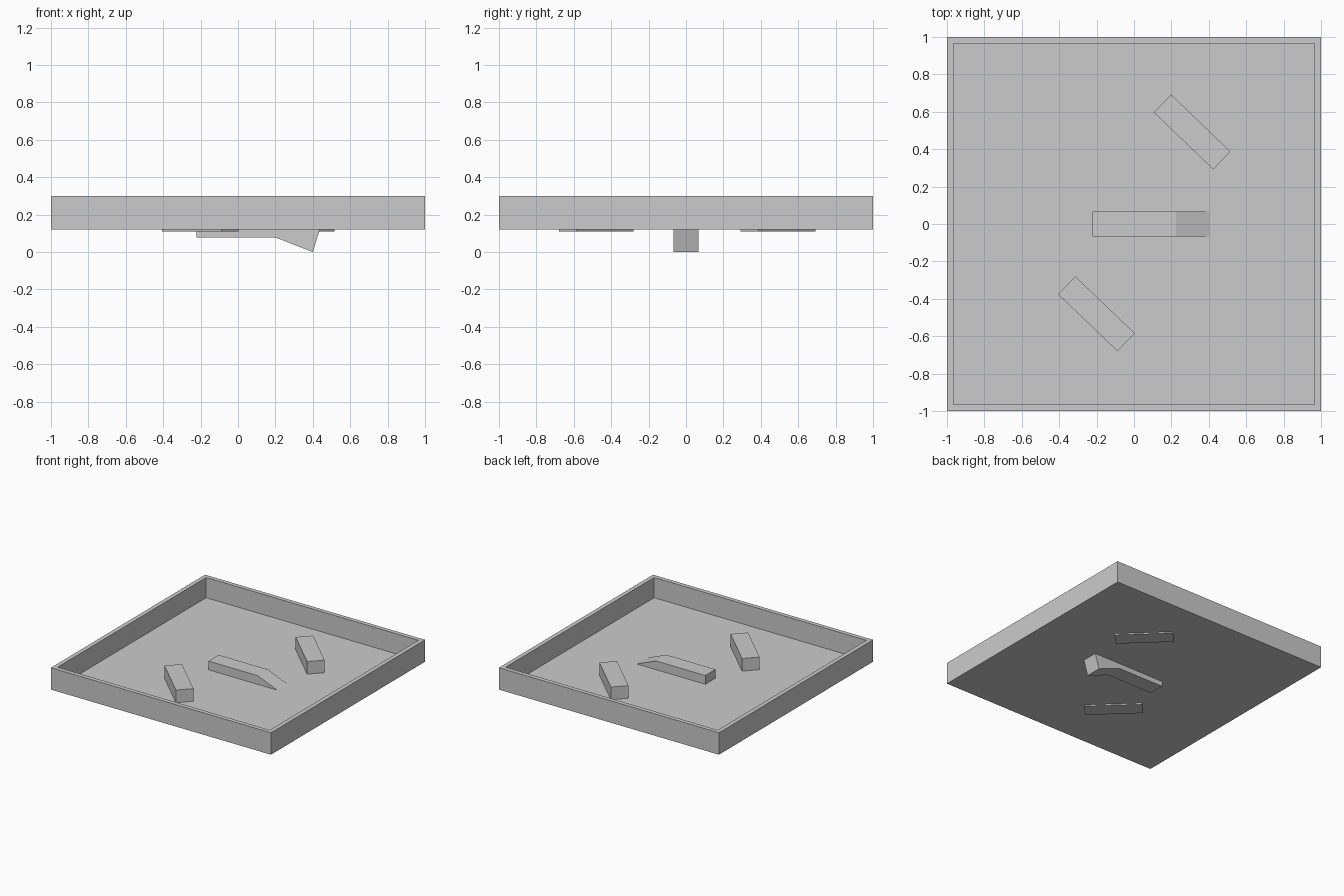
import bpy
import bmesh
from math import radians
from mathutils import Matrix

cube = bpy.data.objects.get("Cube")
if cube:
    bpy.data.objects.remove(cube, do_unlink=True)

GREY = (0.6, 0.6, 0.6, 1)
grey = bpy.data.materials.new("plain_grey")
grey.use_nodes = True
grey.diffuse_color = GREY
grey.node_tree.nodes["Principled BSDF"].inputs["Base Color"].default_value = GREY

BASE, FLOOR, RIM, WALL = 0.12, 0.134, 0.3, 0.05
BAR_WIDTH, BAR_HEIGHT = 0.133, 0.128


def add_object(name, bm):
    bmesh.ops.recalc_face_normals(bm, faces=bm.faces)
    mesh = bpy.data.meshes.new(name)
    bm.to_mesh(mesh)
    bm.free()
    mesh.materials.append(grey)
    obj = bpy.data.objects.new(name, mesh)
    bpy.context.collection.objects.link(obj)
    return obj


def box(bm, size, centre):
    bmesh.ops.create_cube(bm, size=1, matrix=Matrix.Translation(centre) @ Matrix.Diagonal((*size, 1)))


# Shallow square tray: inset the top face and sink it to the floor
bm = bmesh.new()
box(bm, (2, 2, RIM - BASE), (0, 0, (RIM + BASE) / 2))
top = max(bm.faces, key=lambda f: f.calc_center_median().z)
bmesh.ops.inset_region(bm, faces=[top], thickness=WALL)
inner = bmesh.ops.extrude_face_region(bm, geom=[top])["geom"]
bmesh.ops.delete(bm, geom=[top], context="FACES")
for v in (g for g in inner if isinstance(g, bmesh.types.BMVert)):
    v.co.z = FLOOR
add_object("tray", bm)

# Two slanted blocks that poke slightly through the floor
for name, x, y in (("back_block", 0.311, 0.492), ("front_block", -0.201, -0.48)):
    bm = bmesh.new()
    box(bm, (0.44, BAR_WIDTH, BAR_HEIGHT), (0, 0, 0))
    block = add_object(name, bm)
    block.location = (x, y, 0.11 + BAR_HEIGHT / 2)
    block.rotation_euler.z = radians(-43.8)

# Central bar with its end bent down through the floor
profile = [(-0.222, 0.078), (0.2, 0.078), (0.4, 0), (0.437, 0.12),
           (0.225, 0.206), (-0.222, 0.206)]
bm = bmesh.new()
side = bm.faces.new([bm.verts.new((x, -BAR_WIDTH / 2, z)) for x, z in profile])
ends = bmesh.ops.extrude_face_region(bm, geom=[side])["geom"]
bmesh.ops.translate(bm, vec=(0, BAR_WIDTH, 0),
                    verts=[g for g in ends if isinstance(g, bmesh.types.BMVert)])
add_object("bent_bar", bm)
